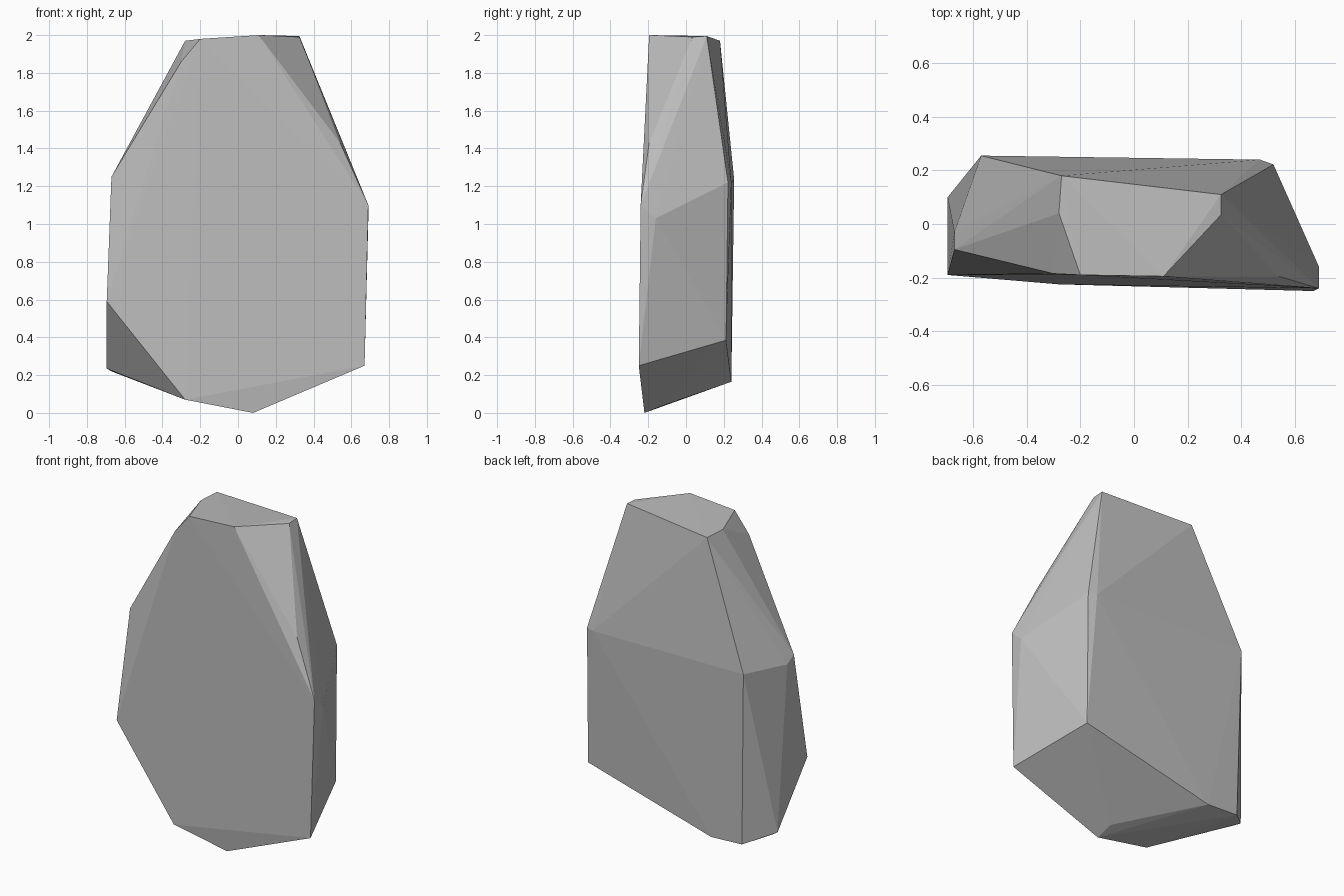
import bpy
import bmesh

# Remove the default object
default_object = bpy.data.objects.get("Cube")
if default_object:
    bpy.data.objects.remove(default_object, do_unlink=True)


def make_material(name, color):
    material = bpy.data.materials.new(name)
    material.use_nodes = True
    material.diffuse_color = color
    shader = next(n for n in material.node_tree.nodes if n.type == 'BSDF_PRINCIPLED')
    shader.inputs["Base Color"].default_value = color
    return material


def make_hull(name, rings, material):
    """Wrap a faceted convex skin around rings of corner points."""
    bm = bmesh.new()
    for ring in rings:
        for corner in ring:
            bm.verts.new(corner)
    hull = bmesh.ops.convex_hull(bm, input=bm.verts[:])
    leftovers = {g for g in hull["geom_interior"] + hull["geom_unused"]
                 if isinstance(g, bmesh.types.BMVert)}
    bmesh.ops.delete(bm, geom=list(leftovers), context='VERTS')
    bmesh.ops.recalc_face_normals(bm, faces=bm.faces[:])
    mesh = bpy.data.meshes.new(name)
    bm.to_mesh(mesh)
    bm.free()
    mesh.materials.append(material)
    rock = bpy.data.objects.new(name, mesh)
    bpy.context.collection.objects.link(rock)
    return rock


# Sloping cap of the slab
crown = [(-.2, -.19, 1.98), (.11, -.195, 2), (.325, .035, 1.99),
         (.325, .11, 1.995), (-.27, .18, 1.97), (-.28, .04, 1.97),
         (-.3, -.185, 1.86)]

# Shoulder where the slab reaches its full width
shoulder = [(.54, -.195, 1.43), (.69, -.24, 1.1), (.69, -.16, 1.03),
            (.52, .222, 1.22), (.47, .24, 1.22), (-.57, .255, 1.235),
            (-.67, -.03, 1.215), (-.67, -.095, 1.25)]

# Lower corners of the upright walls
skirt = [(.67, -.25, .25), (.52, .212, .385), (-.34, .24, .165),
         (-.55, .24, .175), (-.67, .11, .22), (-.695, .1, .235),
         (-.695, -.19, .59)]

# Chipped underside
foot = [(.08, -.22, 0), (.07, -.12, .04), (-.28, -.225, .07)]

stone = make_material("stone_grey", (.5, .5, .5, 1))
make_hull("rock_slab", [crown, shoulder, skirt, foot], stone)
